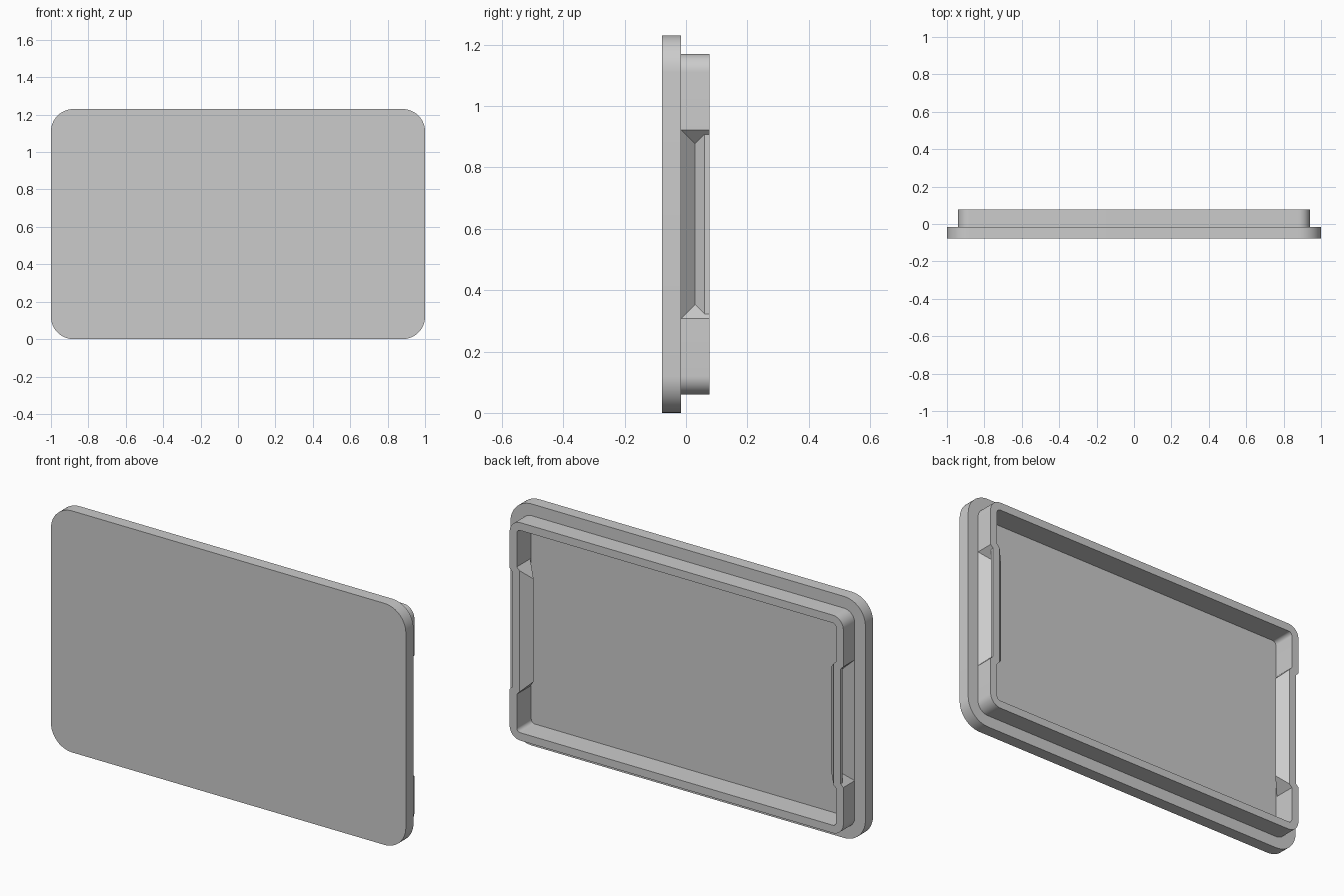
import bpy, bmesh, math

cube = bpy.data.objects.get("Cube")
if cube:
    bpy.data.objects.remove(cube, do_unlink=True)

HEIGHT = 1.23
MID = HEIGHT / 2
FRONT, STEP, BACK, FLOOR = -0.0775, -0.0155, 0.0765, -0.04
RIM_INSET, WALL = 0.06, 0.04
RIDGE_Y, DEPTH, LIP, CLIP_HALF = 0.03, 0.0455, 0.015, 0.3075

grey = bpy.data.materials.new("plain_grey")
grey.use_nodes = True
grey.diffuse_color = (0.6, 0.6, 0.6, 1)
grey.node_tree.nodes["Principled BSDF"].inputs["Base Color"].default_value = (0.6, 0.6, 0.6, 1)


def make_object(name, bm):
    bmesh.ops.recalc_face_normals(bm, faces=bm.faces)
    mesh = bpy.data.meshes.new(name)
    bm.to_mesh(mesh)
    bm.free()
    mesh.materials.append(grey)
    obj = bpy.data.objects.new(name, mesh)
    bpy.context.collection.objects.link(obj)
    return obj


def loft(bm, rings):
    """Skin a list of equal-length point rings and cap both ends."""
    loops = [[bm.verts.new(p) for p in ring] for ring in rings]
    n = len(loops[0])
    for a, b in zip(loops, loops[1:]):
        for i in range(n):
            j = (i + 1) % n
            bm.faces.new((a[i], a[j], b[j], b[i]))
    bm.faces.new(loops[0])
    bm.faces.new(loops[-1])


def rounded_ring(inset, y, segments=12):
    """Rounded rectangle whose corners stay concentric as it is inset."""
    radius = 0.12 - inset
    cx, cz = 1 - 0.12, MID - 0.12
    ring = []
    for k, (sx, sz) in enumerate(((1, 1), (-1, 1), (-1, -1), (1, -1))):
        for i in range(segments + 1):
            a = math.pi / 2 * (k + i / segments)
            ring.append((sx * cx + radius * math.cos(a), y,
                         MID + sz * cz + radius * math.sin(a)))
    return ring


def clip_solid(name, side, profile, reach):
    """Side clip: a (depth, y) profile whose ends taper at 45 degrees."""
    bm = bmesh.new()
    rings = [[(side * (1 - RIM_INSET - d), y, MID + s * (reach - d))
              for d, y in profile] for s in (-1, 1)]
    loft(bm, rings)
    return make_object(name, bm)


def combine(target, tool, operation):
    tool.hide_render = True
    mod = target.modifiers.new(operation.lower(), 'BOOLEAN')
    mod.object, mod.operation, mod.solver = tool, operation, 'EXACT'
    bpy.context.view_layer.objects.active = target
    bpy.ops.object.modifier_apply(modifier=mod.name)
    bpy.data.objects.remove(tool, do_unlink=True)


# Lid: front plate, stepped rim and hollow back in one skin
bm = bmesh.new()
inner = RIM_INSET + WALL
loft(bm, [rounded_ring(*r) for r in (
    (0, FRONT), (0, STEP), (RIM_INSET, STEP),
    (RIM_INSET, BACK), (inner, BACK), (inner, FLOOR))])
lid = make_object("lid", bm)

# Clips: a ridge on the inside of each short wall and a matching outer groove
slant = WALL * math.sqrt(2)
peak = slant + DEPTH
root = WALL - 0.01
ridge = [(root, RIDGE_Y - peak + WALL), (WALL, RIDGE_Y - peak + WALL),
         (peak, RIDGE_Y), (WALL + LIP, BACK), (root, BACK)]
out, above = -0.02, BACK + 0.02
groove = [(out, STEP), (0, STEP), (DEPTH, RIDGE_Y),
          (LIP, RIDGE_Y + DEPTH - LIP), (LIP, above), (out, above)]
for side in (-1, 1):
    combine(lid, clip_solid("inner_ridge", side, ridge, CLIP_HALF + slant), 'UNION')
    combine(lid, clip_solid("outer_groove", side, groove, CLIP_HALF), 'DIFFERENCE')

# Smooth the rounded corners, keep the edges sharp
bpy.ops.object.select_all(action='DESELECT')
lid.select_set(True)
bpy.context.view_layer.objects.active = lid
bpy.ops.object.shade_smooth_by_angle(angle=math.radians(25))
